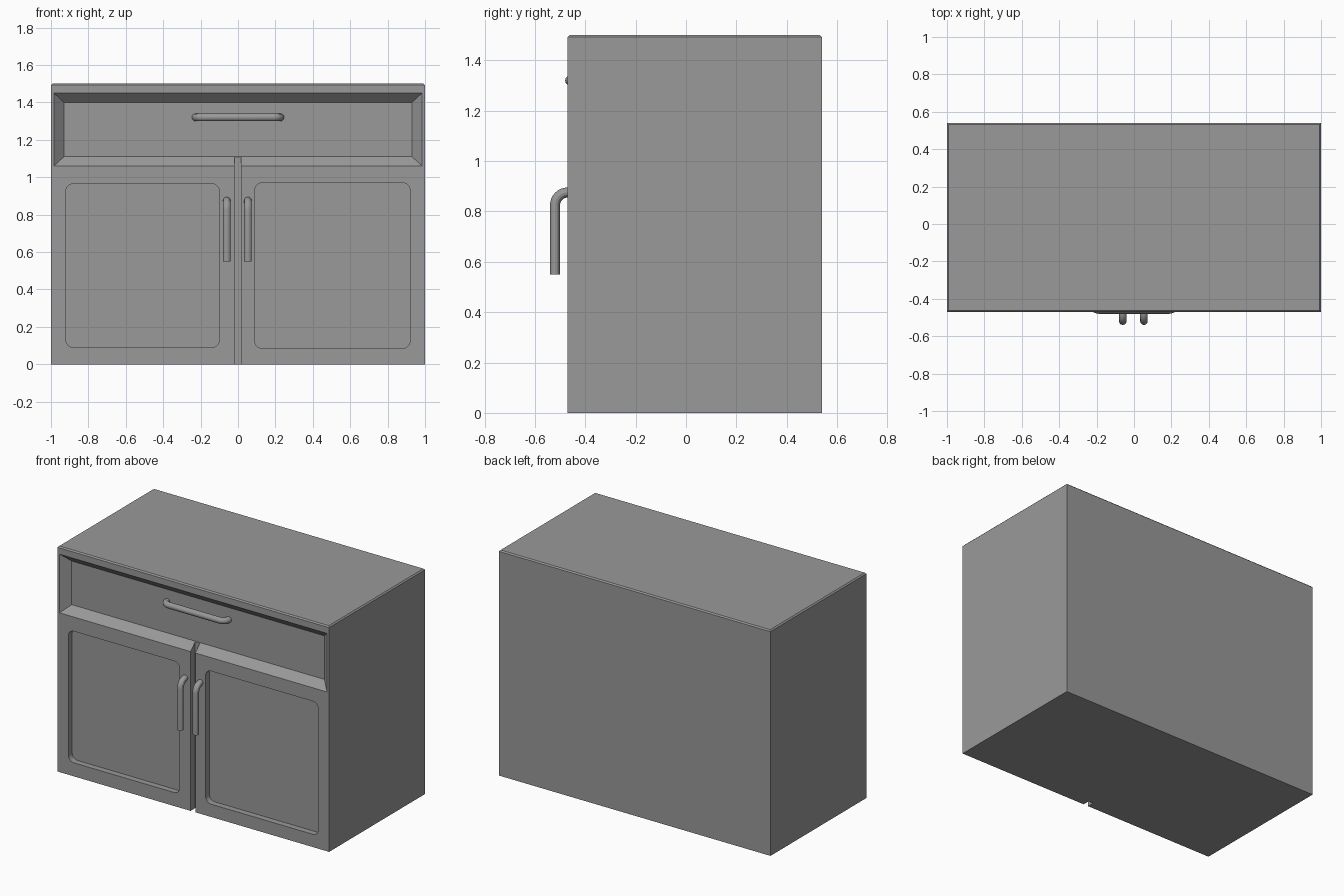
import bpy, bmesh
from math import sin, cos, pi
from mathutils import Vector

if "Cube" in bpy.data.objects:
    bpy.data.objects.remove(bpy.data.objects["Cube"])

grey = bpy.data.materials.new("mid grey")
grey.use_nodes = True
grey.diffuse_color = (0.32, 0.32, 0.32, 1)
grey.node_tree.nodes["Principled BSDF"].inputs["Base Color"].default_value = grey.diffuse_color

FRONT, BACK, TOP = -0.47, 0.54, 1.5
RECESS = FRONT + 0.05


def rect(x0, x1, z0, z1, radius=0, steps=5):
    """Outline of a rectangle in x and z, with optional round corners."""
    if not radius:
        return [(x0, z0), (x1, z0), (x1, z1), (x0, z1)]
    corners = [(x1, z1, -1, -1), (x0, z1, 1, -1), (x0, z0, 1, 1), (x1, z0, -1, 1)]
    pts = []
    for i, (x, z, sx, sz) in enumerate(corners):
        for k in range(steps + 1):
            a = (i + k / steps) * pi / 2
            pts.append((x + radius * (sx + cos(a)), z + radius * (sz + sin(a))))
    return pts


def loft(name, front, y0, back, y1):
    """Closed solid between two outlines at depths y0 and y1."""
    bm = bmesh.new()
    a = [bm.verts.new((x, y0, z)) for x, z in front]
    b = [bm.verts.new((x, y1, z)) for x, z in back]
    n = len(a)
    bm.faces.new(a)
    bm.faces.new(b[::-1])
    for i in range(n):
        j = (i + 1) % n
        bm.faces.new((a[i], b[i], b[j], a[j]))
    bmesh.ops.recalc_face_normals(bm, faces=bm.faces)
    mesh = bpy.data.meshes.new(name)
    bm.to_mesh(mesh)
    bm.free()
    obj = bpy.data.objects.new(name, mesh)
    bpy.context.collection.objects.link(obj)
    return obj


def select(obj):
    bpy.ops.object.select_all(action="DESELECT")
    obj.select_set(True)
    bpy.context.view_layer.objects.active = obj


def carve(body, cutter):
    cutter.hide_render = True
    mod = body.modifiers.new("carve", "BOOLEAN")
    mod.operation, mod.solver, mod.object = "DIFFERENCE", "EXACT", cutter
    select(body)
    bpy.ops.object.modifier_apply(modifier=mod.name)
    bpy.data.objects.remove(cutter)


def arc(centre, u, v, radius, steps=8):
    """Quarter turn from direction u to direction v."""
    return [Vector(centre) + radius * (Vector(u) * cos(k / steps * pi / 2)
            + Vector(v) * sin(k / steps * pi / 2)) for k in range(steps + 1)]


def rod(name, points, radius=0.02):
    curve = bpy.data.curves.new(name, "CURVE")
    curve.dimensions = "3D"
    curve.bevel_depth, curve.bevel_resolution = radius, 4
    curve.use_fill_caps = True
    spline = curve.splines.new("POLY")
    spline.points.add(len(points) - 1)
    for p, co in zip(spline.points, points):
        p.co = (*co, 1)
    obj = bpy.data.objects.new(name, curve)
    bpy.context.collection.objects.link(obj)
    select(obj)
    bpy.ops.object.convert(target="MESH")
    obj = bpy.context.object
    obj.data.materials.clear()
    obj.data.materials.append(grey)
    bpy.ops.object.shade_smooth_by_angle()
    return obj


# Cabinet body with a fine chamfer round the top
outline = rect(-1, 1, 0, TOP)
body = loft("cabinet_body", outline, FRONT, outline, BACK)
bm = bmesh.new()
bm.from_mesh(body.data)
rim = [e for e in bm.edges if all(v.co.z > TOP - 0.01 for v in e.verts)]
bmesh.ops.bevel(bm, geom=rim, offset=0.008, segments=1, affect="EDGES")
bm.to_mesh(body.data)
bm.free()

# Drawer recess with sloping sides
carve(body, loft("drawer_cutter", rect(-0.99, 0.99, 1.055, 1.455), FRONT - 0.005,
                 rect(-0.93, 0.93, 1.11, 1.4), RECESS))

# Gap between the doors
gap = rect(-0.02, 0.015, -0.1, 1.2)
carve(body, loft("gap_cutter", gap, FRONT - 0.1, gap, RECESS - 0.002))

# Sunken door panels with round corners
for x0, x1, z0, z1 in ((-0.92, -0.1, 0.09, 0.965), (0.09, 0.92, 0.085, 0.97)):
    panel = rect(x0, x1, z0, z1, 0.04)
    carve(body, loft("panel_cutter", panel, FRONT - 0.1, panel, FRONT + 0.04))
body.data.materials.clear()
body.data.materials.append(grey)

# Door handles: upright rods bent into the door at the top
bend = 0.05
for name, x in (("right_door_handle", -0.06), ("left_door_handle", 0.053)):
    y, z = FRONT - 0.05, 0.875
    path = [Vector((x, y, 0.55))]
    path += arc((x, y + bend, z - bend), (0, -1, 0), (0, 0, 1), bend)
    path.append(Vector((x, FRONT + 0.01, z)))
    rod(name, path)

# Drawer handle: level rod bent into the drawer at both ends
y, z, half = FRONT + 0.01, 1.32, 0.227
left = arc((half - 0.04, y + 0.04, z), (0, -1, 0), (1, 0, 0), 0.04)
left.append(Vector((half, RECESS + 0.01, z)))
right = [Vector((-p.x, p.y, p.z)) for p in reversed(left)]
handle = rod("drawer_handle", right + left)
